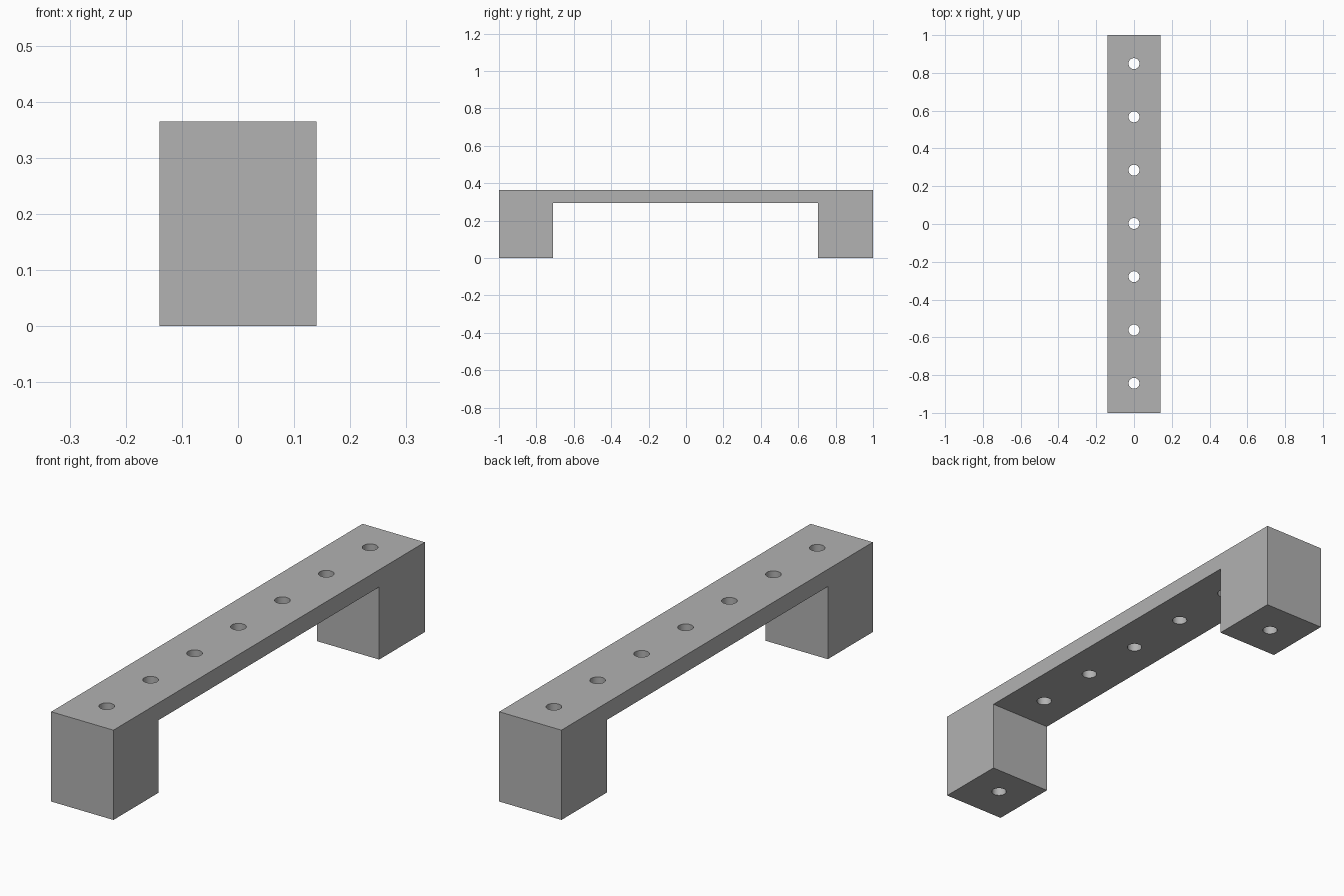
import bpy
import bmesh
from mathutils import Matrix, Vector

cube = bpy.data.objects.get("Cube")
if cube:
    bpy.data.objects.remove(cube, do_unlink=True)

WIDTH, HEIGHT, DECK_BOTTOM = 0.28, 0.365, 0.295
LEG_FRONT, LEG_BACK = -0.711, 0.707
HOLE_RADIUS, HOLE_PITCH, HOLE_SHIFT = 0.029, 0.282, 0.003

grey = bpy.data.materials.new("plain_grey")
grey.use_nodes = True
colour = (0.445, 0.445, 0.445, 1)
grey.diffuse_color = colour
grey.node_tree.nodes["Principled BSDF"].inputs["Base Color"].default_value = colour


def add_object(name, bm):
    bmesh.ops.recalc_face_normals(bm, faces=bm.faces)
    mesh = bpy.data.meshes.new(name)
    bm.to_mesh(mesh)
    bm.free()
    mesh.materials.append(grey)
    obj = bpy.data.objects.new(name, mesh)
    bpy.context.collection.objects.link(obj)
    return obj


# Bridge-shaped side profile, extruded across the width
profile = [(-1, 0), (LEG_FRONT, 0), (LEG_FRONT, DECK_BOTTOM), (LEG_BACK, DECK_BOTTOM),
           (LEG_BACK, 0), (1, 0), (1, HEIGHT), (-1, HEIGHT)]
bm = bmesh.new()
side = bm.faces.new([bm.verts.new((-WIDTH / 2, y, z)) for y, z in profile])
result = bmesh.ops.extrude_face_region(bm, geom=[side])
moved = [v for v in result["geom"] if isinstance(v, bmesh.types.BMVert)]
bmesh.ops.translate(bm, verts=moved, vec=Vector((WIDTH, 0, 0)))
bracket = add_object("bridge_bracket", bm)

# Row of vertical through holes
bm = bmesh.new()
for i in range(-3, 4):
    bmesh.ops.create_cone(
        bm, cap_ends=True, segments=32, radius1=HOLE_RADIUS, radius2=HOLE_RADIUS, depth=1,
        matrix=Matrix.Translation((0, HOLE_SHIFT + i * HOLE_PITCH, HEIGHT / 2)))
cutter = add_object("hole_cutter", bm)
cutter.hide_render = True

cut = bracket.modifiers.new("holes", "BOOLEAN")
cut.operation = "DIFFERENCE"
cut.solver = "EXACT"
cut.object = cutter

# Apply the cut, then smooth the hole walls while keeping edges sharp
bpy.ops.object.select_all(action="DESELECT")
bracket.select_set(True)
bpy.context.view_layer.objects.active = bracket
bpy.ops.object.modifier_apply(modifier=cut.name)
bpy.data.objects.remove(cutter, do_unlink=True)
bpy.ops.object.shade_smooth_by_angle()
